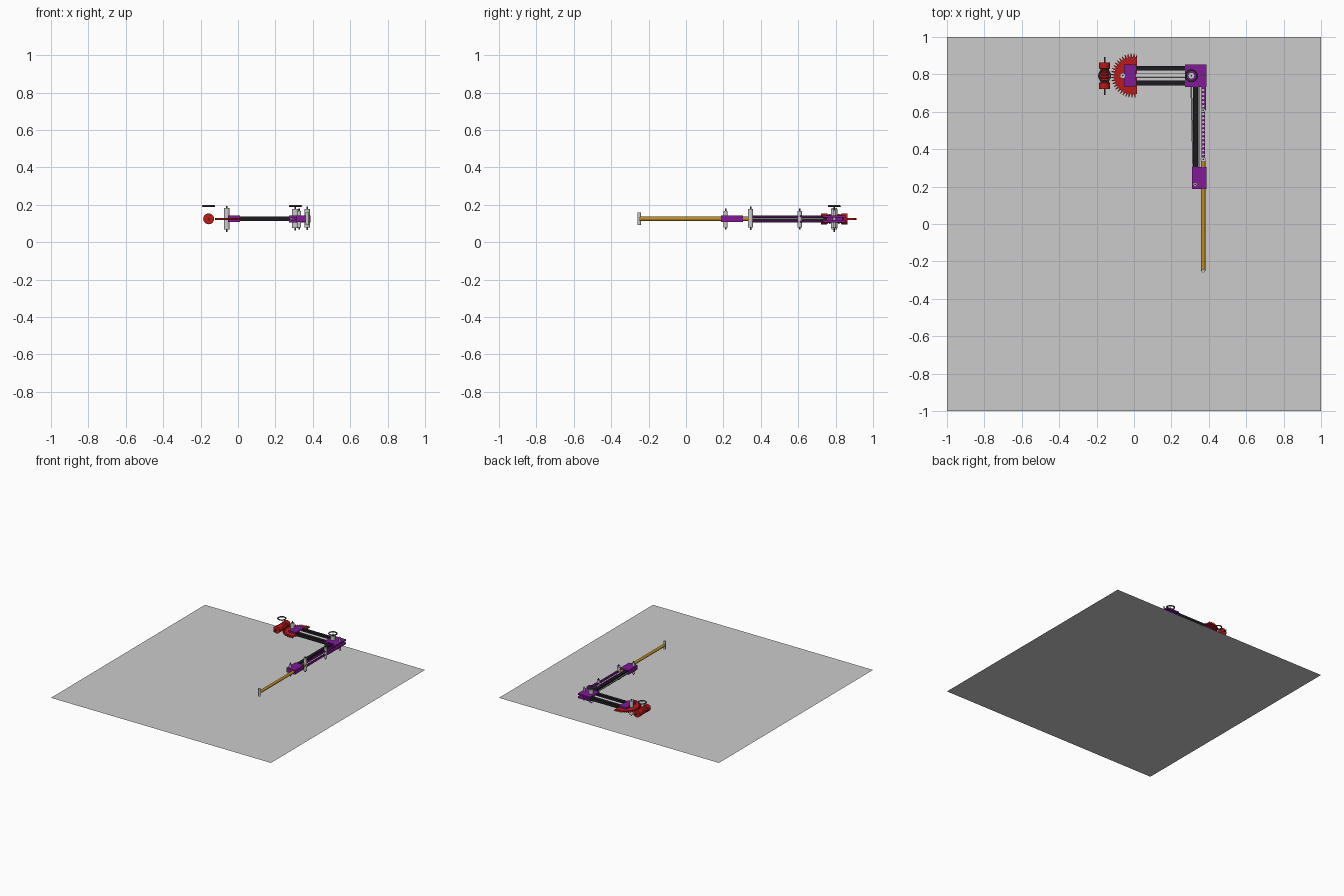
import bpy, math
from mathutils import Vector

if "Cube" in bpy.data.objects:
    bpy.data.objects.remove(bpy.data.objects["Cube"])

def mat(name, c):
    m = bpy.data.materials.new(name)
    m.diffuse_color = (*c, 1)
    m.use_nodes = True
    m.node_tree.nodes["Principled BSDF"].inputs["Base Color"].default_value = m.diffuse_color
    return m

RED = mat("red", (0.5, 0.01, 0.01))
PURPLE = mat("purple", (0.22, 0.01, 0.3))
BLACK = mat("black", (0.012, 0.012, 0.015))
GOLD = mat("gold", (0.5, 0.27, 0.02))
DARK = mat("dark_grey", (0.08, 0.08, 0.08))
Z = 0.125  # height of the mechanism plane

def finish(ob, name, m=None, smooth=False):
    ob.name = name
    if m:
        ob.data.materials.append(m)
    if smooth:
        bpy.ops.object.shade_smooth_by_angle()
    return ob

def box(name, x0, x1, y0, y1, z0, z1, m=None):
    bpy.ops.mesh.primitive_cube_add(size=1, location=((x0+x1)/2, (y0+y1)/2, (z0+z1)/2))
    ob = bpy.context.object
    ob.scale = (x1-x0, y1-y0, z1-z0)
    return finish(ob, name, m)

def rod(name, a, b, r, m=None, n=24):
    a, b = Vector(a), Vector(b)
    bpy.ops.mesh.primitive_cylinder_add(vertices=n, radius=r, depth=(b-a).length, location=(a+b)/2)
    ob = bpy.context.object
    ob.rotation_euler = (b-a).to_track_quat('Z', 'Y').to_euler()
    return finish(ob, name, m, True)

def plate(name, loops, z, half, m):
    """Flat plate from closed outlines; inner outlines become holes."""
    cu = bpy.data.curves.new(name, 'CURVE')
    cu.dimensions, cu.fill_mode, cu.extrude = '2D', 'BOTH', half
    for pts in loops:
        s = cu.splines.new('POLY')
        s.points.add(len(pts)-1)
        for p, (x, y) in zip(s.points, pts):
            p.co = (x, y, 0, 1)
        s.use_cyclic_u = True
    ob = bpy.data.objects.new(name, cu)
    ob.location.z = z
    bpy.context.collection.objects.link(ob)
    bpy.context.view_layer.objects.active = ob
    for o in bpy.context.selected_objects:
        o.select_set(False)
    ob.select_set(True)
    bpy.ops.object.convert(target='MESH')
    return finish(bpy.context.object, name, m)

def circle(x, y, r, n=12):
    return [(x+r*math.cos(2*math.pi*i/n), y+r*math.sin(2*math.pi*i/n)) for i in range(n)]

# base sheet
bpy.ops.mesh.primitive_plane_add(size=2)
finish(bpy.context.object, "base_sheet")

# toothed sector gear
gx, gy, cut, teeth = -0.005, 0.793, 0.017, 44
pts = []
for t in range(teeth):
    for f, r in ((0.0, 0.1), (0.3, 0.1), (0.55, 0.118), (0.75, 0.118)):
        a = 2*math.pi*(t+f)/teeth
        x, y = gx+r*math.cos(a), gy+r*math.sin(a)
        if x < cut:
            pts.append((x, y))
pts = [(cut, gy+0.1)] + pts + [(cut, gy-0.1)]
plate("sector_gear", [pts], Z, 0.005, RED)

# worm: waisted drum with collars, made by lathe
prof = [(-0.07, 0), (-0.07, 0.029), (-0.038, 0.029), (-0.036, 0.024)]
for i in range(9):
    y = -0.032 + 0.008*i
    prof.append((y, 0.027 if i % 2 else 0.022))
prof += [(0.036, 0.024), (0.038, 0.029), (0.07, 0.029), (0.07, 0)]
n = 32
verts = [(r*math.cos(2*math.pi*k/n), y, r*math.sin(2*math.pi*k/n)) for y, r in prof for k in range(n)]
faces = [(j*n+k, (j+1)*n+k, (j+1)*n+(k+1) % n, j*n+(k+1) % n)
         for j in range(len(prof)-1) for k in range(n)]
me = bpy.data.meshes.new("worm")
me.from_pydata(verts, [], faces)
worm = bpy.data.objects.new("worm", me)
worm.location = (-0.157, gy, Z)
bpy.context.collection.objects.link(worm)
me.materials.append(RED)
bpy.context.view_layer.objects.active = worm
rod("worm_shaft", (-0.157, 0.69, Z), (-0.157, 0.893, Z), 0.004, DARK, 12)

# floating rings above worm and elbow
for x, nm in ((-0.157, "worm_ring"), (0.307, "elbow_ring")):
    bpy.ops.mesh.primitive_torus_add(location=(x, gy, 0.193), major_radius=0.03, minor_radius=0.005,
                                     major_segments=36, minor_segments=10)
    finish(bpy.context.object, nm, DARK, True)

# upper arm: hub block, twin bars and centre rod
box("hub_block", -0.054, 0.01, 0.735, 0.852, 0.108, 0.143, PURPLE)
for s in (-1, 1):
    box("upper_arm_bar", 0.008, 0.28, gy+s*0.04-0.013, gy+s*0.04+0.013, 0.113, 0.138, BLACK)
rod("upper_arm_rod", (0.008, gy, Z), (0.3, gy, Z), 0.012)

# elbow: top and bottom plates around a narrower core
for z in (0.112, 0.138):
    box("elbow_plate", 0.272, 0.387, 0.733, 0.852, z-0.006, z+0.006, PURPLE)
box("elbow_core", 0.285, 0.35, 0.75, 0.838, 0.118, 0.132, PURPLE)

# forearm: bar, cables and wrist block
box("forearm_bar", 0.315, 0.341, 0.3, 0.735, 0.113, 0.138, BLACK)
rod("forearm_cable", (0.306, 0.735, Z), (0.316, 0.3, Z), 0.004, None, 12)
rod("forearm_side_rod", (0.346, 0.735, Z), (0.346, 0.3, Z), 0.004, None, 12)
box("wrist_block", 0.309, 0.387, 0.187, 0.305, 0.108, 0.143, PURPLE)

# perforated link strips, above and below
lx = 0.37
holes = [circle(lx, 0.372+0.0215*i, 0.0065) for i in range(17)]
outline = [(lx-0.01, 0.345), (lx+0.01, 0.345), (lx+0.01, 0.61), (lx+0.016, 0.61),
           (lx+0.016, 0.735), (lx-0.01, 0.735)]
for z in (0.11, 0.14):
    plate("perforated_link", [outline]+holes, z, 0.004, PURPLE)

# push rod with end pin
rod("push_rod", (lx, -0.25, Z), (lx, 0.35, Z), 0.0115, GOLD)
rod("push_rod_end_pin", (lx, -0.25, 0.093), (lx, -0.25, 0.158), 0.009)

# pivot pins: wide barrel with a thin spindle
pins = {"gear_pivot": (-0.06, gy, 0.015, 0.068, 0.183),
        "elbow_pivot": (0.307, gy, 0.018, 0.075, 0.178),
        "forearm_pivot": (0.327, 0.212, 0.011, 0.08, 0.168),
        "link_upper_pivot": (lx, 0.608, 0.012, 0.08, 0.168),
        "link_lower_pivot": (lx, 0.345, 0.014, 0.078, 0.178),
        "elbow_outer_pivot": (lx, gy, 0.008, 0.08, 0.17)}
for nm, (x, y, r, z0, z1) in pins.items():
    rod(nm, (x, y, z0), (x, y, z1), r)
    rod(nm+"_spindle", (x, y, z0-0.012), (x, y, z1+0.012), 0.004, DARK, 12)
